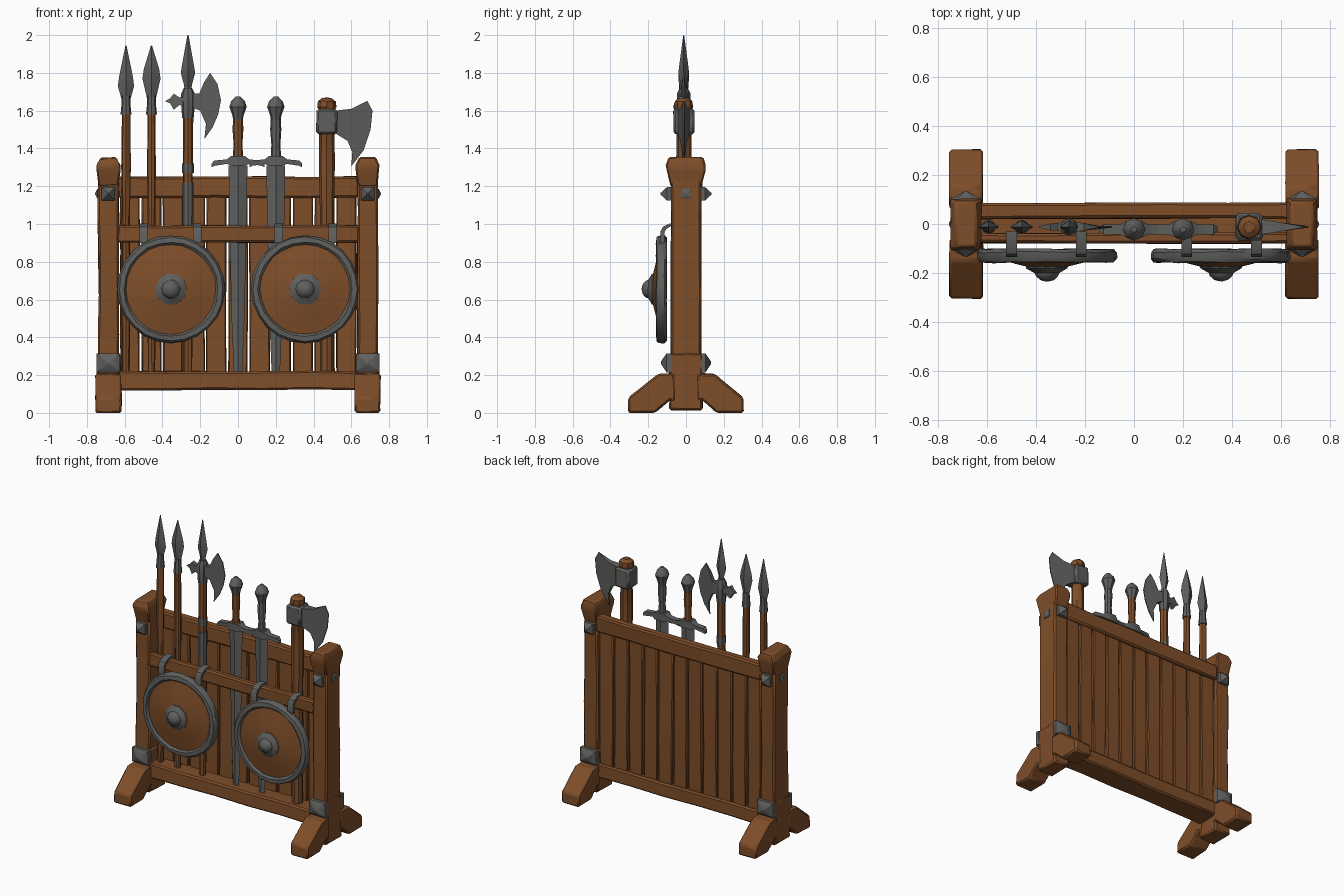
import bpy, bmesh, math, random
from mathutils import Vector, Matrix

if "Cube" in bpy.data.objects:
    bpy.data.objects.remove(bpy.data.objects["Cube"])
random.seed(4)

def material(name, c):
    m = bpy.data.materials.new(name)
    m.diffuse_color = (*c, 1)
    m.use_nodes = True
    m.node_tree.nodes["Principled BSDF"].inputs["Base Color"].default_value = m.diffuse_color
    return m
WOOD = material("brown wood", (0.21, 0.075, 0.022))
IRON = material("grey iron", (0.115, 0.115, 0.112))

def finish(name, bm, mat, bevel=0.0, jitter=0.0):
    for v in bm.verts:
        v.co += Vector([random.uniform(-jitter, jitter) for _ in range(3)])
    bmesh.ops.recalc_face_normals(bm, faces=bm.faces)
    me = bpy.data.meshes.new(name)
    bm.to_mesh(me); bm.free()
    me.materials.append(mat)
    ob = bpy.data.objects.new(name, me)
    bpy.context.collection.objects.link(ob)
    if bevel:
        b = ob.modifiers.new("worn edges", 'BEVEL')
        b.width = bevel; b.segments = 1
    bpy.ops.object.select_all(action='DESELECT')
    ob.select_set(True)
    bpy.context.view_layer.objects.active = ob
    bpy.ops.object.shade_smooth_by_angle(angle=math.radians(35))
    return ob

def rings(name, loops, mat, bevel=0.0, jitter=0.0):
    """Skin a list of equal-length vertex loops and cap both ends."""
    bm = bmesh.new()
    vs = [[bm.verts.new(p) for p in lp] for lp in loops]
    n = len(vs[0])
    for a, b in zip(vs, vs[1:]):
        for i in range(n):
            bm.faces.new((a[i], a[(i+1) % n], b[(i+1) % n], b[i]))
    bm.faces.new(vs[0]); bm.faces.new(vs[-1])
    return finish(name, bm, mat, bevel, jitter)

def beam(name, x0, x1, y0, y1, z0, z1, mat=WOOD, axis=0, cuts=1, bevel=0.01, jitter=0.004):
    """Roughly hewn box, divided along its length."""
    lo, hi = (x0, y0, z0), (x1, y1, z1)
    u, v = [i for i in range(3) if i != axis]
    loops = []
    for k in range(cuts):
        t = k / (cuts - 1)
        lp = []
        for a, b in ((0, 0), (1, 0), (1, 1), (0, 1)):
            p = [0, 0, 0]
            p[axis] = lo[axis] + t * (hi[axis] - lo[axis])
            p[u] = (lo[u], hi[u])[a]; p[v] = (lo[v], hi[v])[b]
            lp.append(p)
        loops.append(lp)
    return rings(name, loops, mat, bevel, jitter)

def lathe(name, prof, x, y, mat, n=8, ys=1.0, turn=0.0, jitter=0.0):
    """Vertical turned shape from (radius, z), flattened in y by ys."""
    loops = [[(x + r*math.cos(turn + i*math.tau/n), y + ys*r*math.sin(turn + i*math.tau/n), z)
              for i in range(n)] for r, z in prof]
    return rings(name, loops, mat, 0, jitter)

def disc(name, prof, x, z, mat, n, jitter=0.0):
    """Round shape facing the front, from (radius, y)."""
    return rings(name, [[(x + r*math.cos(i*math.tau/n), y, z + r*math.sin(i*math.tau/n))
                         for i in range(n)] for r, y in prof], mat, 0, jitter)

def blade(name, pts, y, mat):
    """Front outline of (x, z, half thickness)."""
    return rings(name, [[(px, y + s*t, pz) for px, pz, t in pts] for s in (-1, 1)], mat)

def side_prism(name, pts, x0, x1, mat, bevel=0.0, jitter=0.0):
    """Outline in (y, z) pushed along x."""
    return rings(name, [[(x, a, b) for a, b in pts] for x in (x0, x1)], mat, bevel, jitter)

def stud(name, c, half, d, mat=IRON):
    """Four-sided plate with a pointed front; d is its outward vector."""
    d = Vector(d); c = Vector(c)
    u = Vector((0, 1, 0)) if abs(d.x) > 0 else Vector((1, 0, 0))
    loops = []
    for f, o in ((1, -0.3), (1, 0.3), (0.12, 1)):
        loops.append([c + d*o + u*(a*f*half[0]) + Vector((0, 0, b*f*half[1]))
                      for a, b in ((-1, -1), (1, -1), (1, 1), (-1, 1))])
    rings(name, loops, mat)

# --- frame ends ---
for s, side in ((-1, "left"), (1, "right")):
    x = s * 0.686
    beam(side + "_post", x-0.054, x+0.054, -0.08, 0.08, 0.2, 1.26, axis=2, cuts=6)
    rings(side + "_post_cap", [[(x+a*w, b*d, z) for a, b in ((-1, -1), (1, -1), (1, 1), (-1, 1))]
          for w, d, z in ((0.05, 0.08, 1.2), (0.062, 0.1, 1.28), (0.062, 0.105, 1.31), (0.042, 0.09, 1.352))],
          WOOD, 0.008, 0.003)
    beam(side + "_post_base", x-0.062, x+0.062, -0.087, 0.087, 0.015, 0.315, axis=2, cuts=3)
    for f, end in ((-1, "front"), (1, "back")):
        side_prism(f"{side}_{end}_foot", [(f*a, b) for a, b in
                   ((0.06, 0.06), (0.085, 0.07), (0.165, 0.0), (0.305, 0.0), (0.305, 0.08), (0.15, 0.205), (0.06, 0.21))],
                   x-0.068, x+0.068, WOOD, 0.01, 0.003)
        stud(f"{side}_{end}_base_plate", (x, f*0.09, 0.265), (0.062, 0.05), (0, f*0.043, 0))
        stud(f"{side}_{end}_stud", (x, f*0.085, 1.16), (0.036, 0.036), (0, f*0.05, 0))
    stud(side + "_outer_stud", (x+s*0.054, 0, 1.16), (0.025, 0.025), (s*0.016, 0, 0))

# --- rails and planks ---
beam("bottom_rail", -0.64, 0.64, -0.078, 0.08, 0.122, 0.22, cuts=6)
beam("middle_rail", -0.64, 0.64, -0.078, -0.035, 0.9, 0.992, cuts=6)
beam("top_rail", -0.64, 0.64, 0.022, 0.085, 1.14, 1.252, cuts=6)
N = 11
w = 1.26 / N
for i in range(N):
    x = -0.63 + w*(i+0.5)
    g = w/2 - random.uniform(0.003, 0.007)
    beam(f"back_plank_{i+1}", x-g, x+g, 0.032, 0.066, 0.2, 1.17, axis=2, cuts=4, bevel=0.006, jitter=0.003)

# --- shields with hanging hooks ---
for s, side in ((-1, "left"), (1, "right")):
    x, z = s*0.355, 0.655
    disc(side + "_shield_board", [(0.25, -0.115), (0.255, -0.138), (0.17, -0.152), (0.08, -0.175)], x, z, WOOD, 24)
    bm = bmesh.new()
    n = 24
    prof = [(0.238, -0.11), (0.238, -0.145), (0.25, -0.158), (0.275, -0.155), (0.285, -0.14), (0.285, -0.115), (0.272, -0.102), (0.25, -0.102)]
    vs = [[bm.verts.new((x+r*math.cos(i*math.tau/n), y, z+r*math.sin(i*math.tau/n))) for r, y in prof] for i in range(n)]
    for i in range(n):
        a, b = vs[i], vs[(i+1) % n]
        for k in range(8):
            bm.faces.new((a[k], b[k], b[(k+1) % 8], a[(k+1) % 8]))
    finish(side + "_shield_rim", bm, IRON, 0, 0.003)
    disc(side + "_shield_boss", [(0.085, -0.165), (0.085, -0.18), (0.05, -0.2), (0.046, -0.212), (0.028, -0.228), (0.006, -0.234)], x, z, IRON, 10, 0.001)
    for hx in (0.215, 0.5):
        side_prism(f"{side}_hook_{hx}", [(-0.03, 0.955), (-0.03, 1.003), (-0.085, 1.003), (-0.122, 0.985), (-0.135, 0.96),
                   (-0.135, 0.9), (-0.115, 0.9), (-0.115, 0.955), (-0.105, 0.972), (-0.082, 0.988), (-0.045, 0.988), (-0.045, 0.955)],
                   s*hx-0.022, s*hx+0.022, IRON)

# --- spears ---
Y = -0.012
for i, (x, wide, zw) in enumerate(((-0.593, 0.043, 1.73), (-0.458, 0.048, 1.77))):
    lathe(f"spear_shaft_{i+1}", [(0.02, 0.21), (0.023, 0.6), (0.021, 1.0), (0.024, 1.3), (0.022, 1.6)], x, Y, WOOD, 8, jitter=0.002)
    lathe(f"spear_socket_{i+1}", [(0.029, 1.58), (0.024, 1.63), (0.022, 1.68)], x, Y, IRON)
    lathe(f"spear_head_{i+1}", [(0.018, 1.64), (wide, zw), (wide*0.85, zw+0.05), (0.003, 1.945)], x, Y, IRON, 4, 0.6)

# --- halberd ---
x = -0.265
lathe("halberd_shaft", [(0.024, 0.21), (0.026, 0.8), (0.025, 1.2), (0.028, 1.3), (0.027, 1.58)], x, Y, WOOD, 8, jitter=0.002)
lathe("halberd_sleeve", [(0.028, 0.98), (0.029, 1.1), (0.03, 1.22)], x, Y, IRON)
lathe("halberd_band", [(0.031, 1.27), (0.031, 1.32)], x, Y, IRON)
lathe("halberd_socket", [(0.03, 1.56), (0.034, 1.6), (0.036, 1.69), (0.022, 1.72)], x, Y, IRON)
lathe("halberd_point", [(0.016, 1.7), (0.022, 1.74), (0.038, 1.8), (0.03, 1.85), (0.003, 2.0)], x, Y, IRON, 4, 0.75)
blade("halberd_blade", [(-0.25, 1.69, 0.022), (-0.205, 1.69, 0.015), (-0.18, 1.75, 0.009), (-0.148, 1.8, 0.003), (-0.108, 1.74, 0.003),
      (-0.09, 1.655, 0.003), (-0.105, 1.58, 0.003), (-0.135, 1.51, 0.003), (-0.178, 1.45, 0.003), (-0.17, 1.53, 0.009), (-0.2, 1.6, 0.015), (-0.25, 1.62, 0.022)], Y, IRON)
blade("halberd_back_spike", [(-0.28, 1.68, 0.022), (-0.31, 1.67, 0.016), (-0.34, 1.69, 0.014), (-0.36, 1.665, 0.01), (-0.387, 1.65, 0.003),
      (-0.36, 1.64, 0.01), (-0.34, 1.605, 0.014), (-0.31, 1.63, 0.016), (-0.28, 1.62, 0.022)], Y, IRON)

# --- swords ---
for i, (x, grip) in enumerate(((0.0, WOOD), (0.2, IRON))):
    n = f"sword_{i+1}"
    y = Y - 0.01
    lathe(n + "_blade", [(0.022, 0.215), (0.034, 0.5), (0.043, 0.9), (0.05, 1.31)], x, y, IRON, 4, 0.4)
    lathe(n + "_grip", [(0.028, 1.34), (0.024, 1.42), (0.029, 1.5), (0.025, 1.58)], x, y, grip, 8, 0.85, jitter=0.001)
    lathe(n + "_pommel", [(0.025, 1.55), (0.03, 1.575), (0.046, 1.62), (0.036, 1.65), (0.012, 1.675)], x, y, IRON, 8)
    rings(n + "_guard", [[(x+a, y+b*d, z+c*h) for b, c in ((-1, -1), (1, -1), (1, 1), (-1, 1))]
          for a, d, z, h in ((-0.14, 0.012, 1.31, 0.01), (-0.125, 0.02, 1.322, 0.014), (-0.06, 0.02, 1.33, 0.012), (-0.035, 0.032, 1.335, 0.026),
                             (0.035, 0.032, 1.335, 0.026), (0.06, 0.02, 1.33, 0.012), (0.125, 0.02, 1.322, 0.014), (0.14, 0.012, 1.31, 0.01))], IRON)

# --- battle axe ---
x = 0.47
lathe("axe_shaft", [(0.036, 0.21), (0.038, 0.7), (0.036, 1.0), (0.041, 1.3), (0.04, 1.6), (0.05, 1.62), (0.046, 1.65), (0.022, 1.668)], x, Y, WOOD, 8, jitter=0.002)
beam("axe_socket", 0.415, 0.525, Y-0.055, Y+0.055, 1.475, 1.61, IRON, axis=2, cuts=2, bevel=0.012, jitter=0.002)
blade("axe_blade", [(0.515, 1.6, 0.032), (0.6, 1.61, 0.018), (0.685, 1.652, 0.003), (0.712, 1.6, 0.003), (0.702, 1.5, 0.003), (0.665, 1.39, 0.003),
      (0.6, 1.305, 0.003), (0.605, 1.38, 0.01), (0.58, 1.44, 0.018), (0.515, 1.48, 0.032)], Y, IRON)
